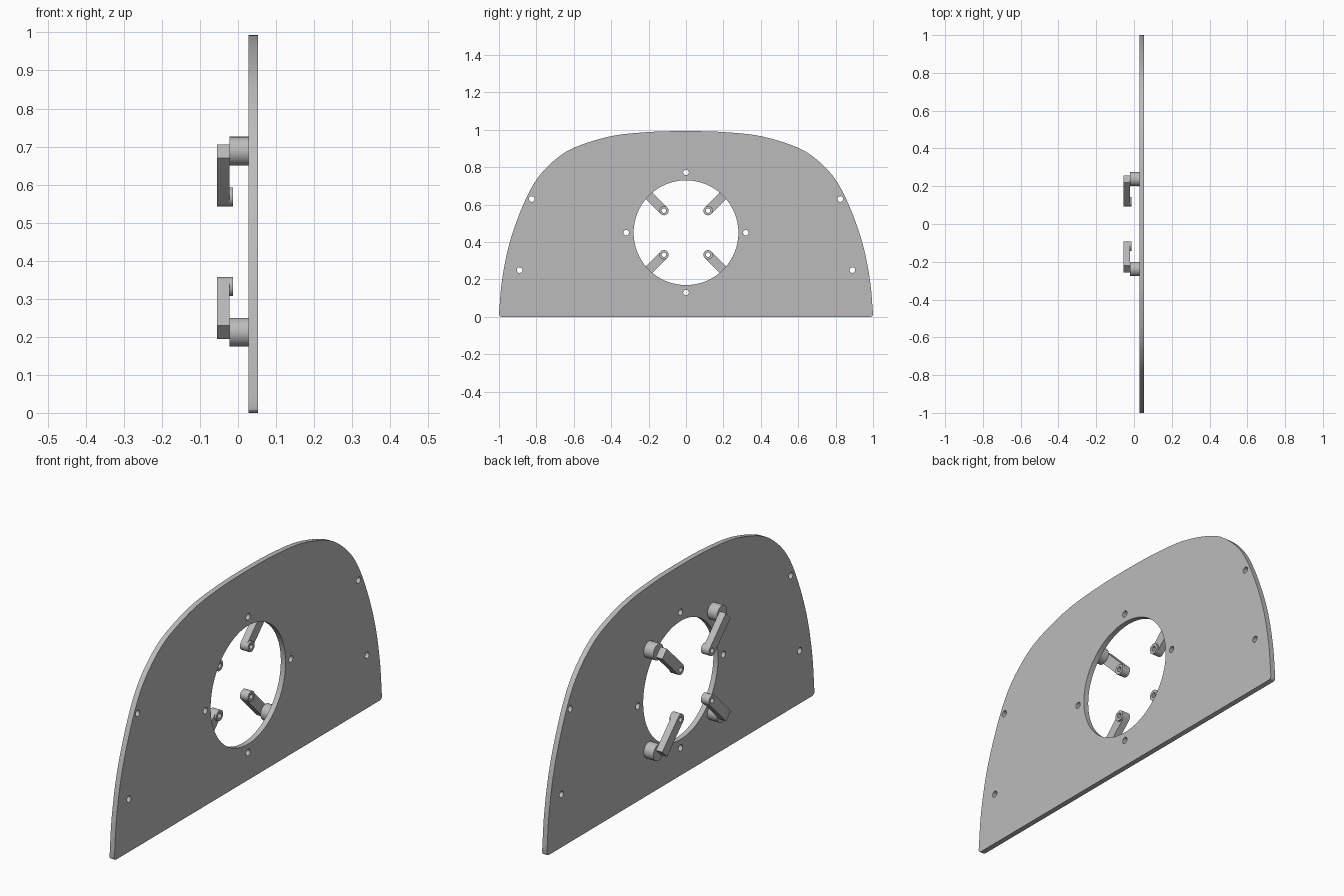
import bpy, bmesh, math
from mathutils import Matrix, Vector

if "Cube" in bpy.data.objects:
    bpy.data.objects.remove(bpy.data.objects["Cube"])

grey = bpy.data.materials.new("light grey")
grey.diffuse_color = (0.5, 0.5, 0.5, 1)
grey.use_nodes = True
grey.node_tree.nodes["Principled BSDF"].inputs["Base Color"].default_value = grey.diffuse_color

# local x, y, z -> world y, z, x
SIDEWAYS = Matrix(((0, 0, 1, 0), (1, 0, 0, 0), (0, 1, 0, 0), (0, 0, 0, 1)))
CENTRE = Vector((0, 0.45))


def circle(y, z, r, n=32):
    return [(y + r * math.cos(2 * math.pi * i / n),
             z + r * math.sin(2 * math.pi * i / n)) for i in range(n)]


def extruded(name, loops, x0, x1):
    """Fill closed y-z loops (inner loops become holes) between x0 and x1."""
    curve = bpy.data.curves.new(name, 'CURVE')
    curve.dimensions = '2D'
    curve.fill_mode = 'BOTH'
    curve.extrude = (x1 - x0) / 2
    for loop in loops:
        s = curve.splines.new('POLY')
        s.points.add(len(loop) - 1)
        for p, (y, z) in zip(s.points, loop):
            p.co = (y, z, 0, 1)
        s.use_cyclic_u = True
    temp = bpy.data.objects.new(name + "_curve", curve)
    bpy.context.collection.objects.link(temp)
    mesh = bpy.data.meshes.new_from_object(temp)
    bpy.data.objects.remove(temp)
    mesh.transform(Matrix.Translation(((x0 + x1) / 2, 0, 0)) @ SIDEWAYS)
    bm = bmesh.new()
    bm.from_mesh(mesh)
    bmesh.ops.remove_doubles(bm, verts=bm.verts, dist=1e-5)
    bmesh.ops.recalc_face_normals(bm, faces=bm.faces)
    bm.to_mesh(mesh)
    bm.free()
    mesh.materials.clear()
    mesh.materials.append(grey)
    ob = bpy.data.objects.new(name, mesh)
    bpy.context.collection.objects.link(ob)
    bpy.ops.object.select_all(action='DESELECT')
    ob.select_set(True)
    bpy.context.view_layer.objects.active = ob
    bpy.ops.object.shade_smooth_by_angle(angle=math.radians(30))
    return ob


def smooth_path(pts, steps=6):
    """Catmull-Rom curve through the points."""
    v = [Vector(p) for p in pts]
    v = [2 * v[0] - v[1]] + v + [2 * v[-1] - v[-2]]
    out = []
    for a, b, c, d in zip(v, v[1:], v[2:], v[3:]):
        for i in range(steps):
            t = i / steps
            out.append(0.5 * (2 * b + (c - a) * t + (2 * a - 5 * b + 4 * c - d) * t * t
                              + (3 * b - a - 3 * c + d) * t ** 3))
    return [tuple(p) for p in out] + [tuple(v[-2])]


# Plate: domed outline with rounded bottom corners, big opening, screw holes
half = [(1.0, 0.015), (0.983, 0.2), (0.942, 0.4), (0.87, 0.6), (0.795, 0.74),
        (0.7, 0.84), (0.59, 0.908), (0.4, 0.966), (0.2, 0.988)]
dome = smooth_path(half + [(0, 0.993)] + [(-y, z) for y, z in reversed(half)])
corner = [(0.985, 0.0), (0.993, 0.002), (0.998, 0.007)]
outline = corner + dome + [(-y, z) for y, z in reversed(corner)]
holes = [(0, 0.772), (0, 0.13), (0.32, 0.45), (-0.32, 0.45)]
for side in (-1, 1):
    holes += [(side * 0.825, 0.63), (side * 0.89, 0.25)]
extruded("plate", [outline, circle(0, 0.45, 0.28, 96)]
         + [circle(y, z, 0.015, 24) for y, z in holes], 0.028, 0.053)

# Four clamps: pivot post, arm with rounded tip, ring boss at the tip
PIVOT, TIP, R, BORE = 0.238 * math.sqrt(2), 0.118 * math.sqrt(2), 0.025, 0.012
for k, label in enumerate(("upper_right", "upper_left", "lower_left", "lower_right")):
    a = math.radians(45 + 90 * k)
    out = Vector((math.cos(a), math.sin(a)))
    across = Vector((-out.y, out.x))
    pivot, tip = CENTRE + out * PIVOT, CENTRE + out * TIP
    arm = [pivot - across * R, pivot + across * R]
    for i in range(17):
        t = math.pi * i / 16
        arm.append(tip + across * R * math.cos(t) - out * R * math.sin(t))
    bore = circle(tip.x, tip.y, BORE)
    extruded("pivot_post_" + label, [circle(pivot.x, pivot.y, 0.038, 48)], -0.022, 0.028)
    extruded("clamp_arm_" + label, [[tuple(p) for p in arm], bore], -0.055, -0.022)
    extruded("tip_ring_" + label, [circle(tip.x, tip.y, R), bore], -0.022, -0.013)
